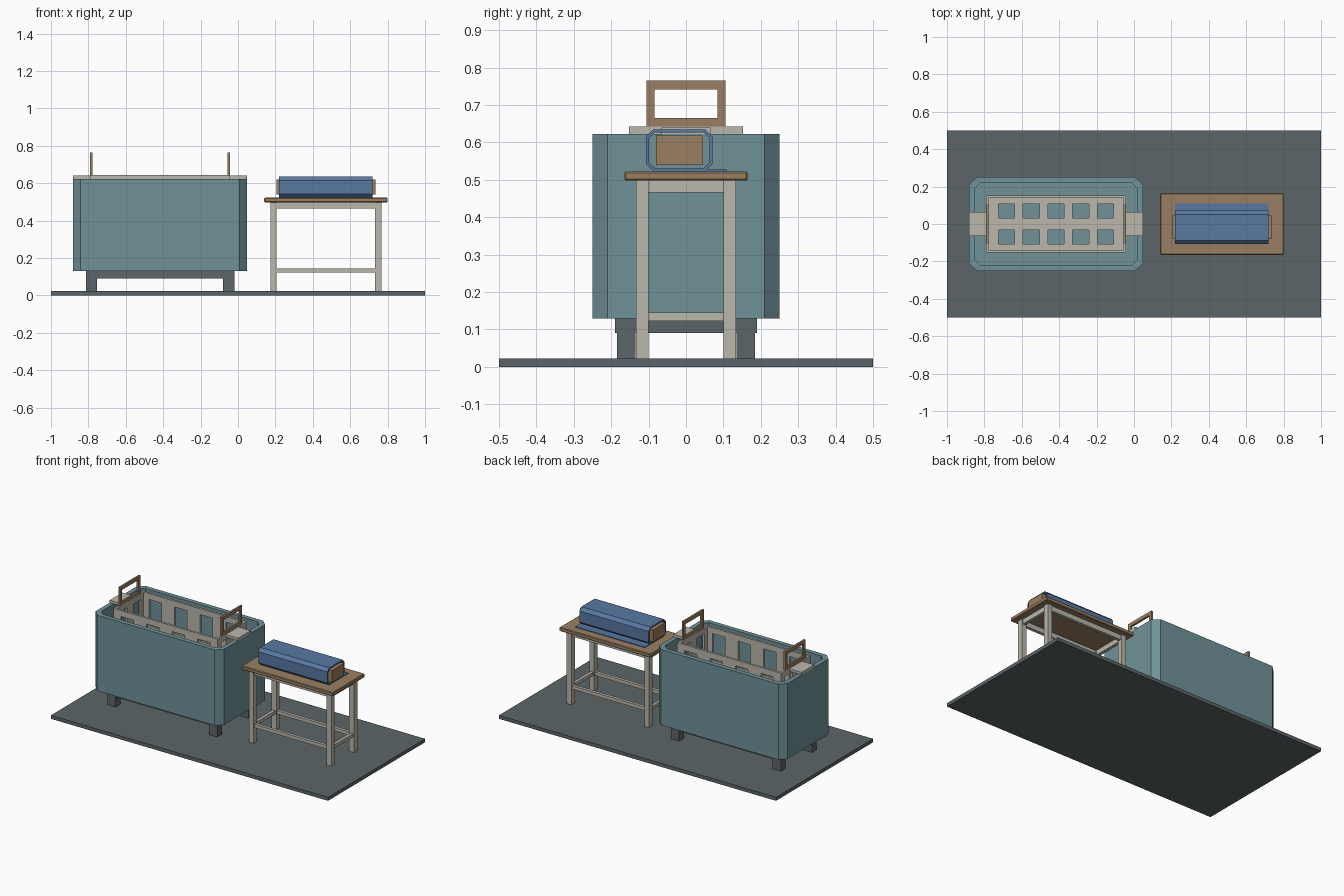
import bpy, bmesh
from mathutils import Vector

cube = bpy.data.objects.get("Cube")
if cube:
    bpy.data.objects.remove(cube, do_unlink=True)


def material(name, rgb):
    m = bpy.data.materials.new(name)
    m.use_nodes = True
    lin = [((c / 255 + 0.055) / 1.055) ** 2.4 for c in rgb] + [1]
    m.diffuse_color = lin
    m.node_tree.nodes["Principled BSDF"].inputs["Base Color"].default_value = lin
    return m


SLATE = material("slate grey", (92, 101, 104))
TEAL = material("dusty teal", (112, 146, 152))
CREAM = material("warm cream", (186, 183, 172))
WOOD = material("brown wood", (154, 127, 98))
BLUE = material("cloth blue", (88, 120, 162))


def finish(name, bm, mat):
    bmesh.ops.recalc_face_normals(bm, faces=bm.faces)
    me = bpy.data.meshes.new(name)
    bm.to_mesh(me)
    bm.free()
    me.materials.append(mat)
    ob = bpy.data.objects.new(name, me)
    bpy.context.collection.objects.link(ob)
    return ob


def box(name, mat, x, y, z, bevel=0):
    bm = bmesh.new()
    bmesh.ops.create_cube(bm, size=1)
    for v in bm.verts:
        v.co = Vector([(r[0] + r[1]) / 2 + c * (r[1] - r[0]) for r, c in zip((x, y, z), v.co)])
    ob = finish(name, bm, mat)
    if bevel:
        b = ob.modifiers.new("edge", "BEVEL")
        b.width, b.segments = bevel, 1
    return ob


def octagon(hw, hh, c):
    """Rectangle with cut corners, as points around the centre."""
    return [(hw, c - hh), (hw, hh - c), (hw - c, hh), (c - hw, hh),
            (-hw, hh - c), (-hw, c - hh), (c - hw, -hh), (hw - c, -hh)]


def loft(name, mat, rings, cap=True, closed=False):
    bm = bmesh.new()
    loops = [[bm.verts.new(p) for p in ring] for ring in rings]
    pairs = list(zip(loops, loops[1:])) + ([(loops[-1], loops[0])] if closed else [])
    for a, b in pairs:
        for i in range(len(a)):
            j = (i + 1) % len(a)
            bm.faces.new((a[i], a[j], b[j], b[i]))
    if cap:
        bm.faces.new(loops[0])
        bm.faces.new(loops[-1])
    return finish(name, bm, mat)


def breaks(lo, hi, count, width, pitch):
    """Edges of evenly spaced windows between two limits."""
    mid = (lo + hi) / 2
    out = [lo]
    for i in range(count):
        c = mid + (i - (count - 1) / 2) * pitch
        out += [c - width / 2, c + width / 2]
    return out + [hi]


def panel(name, mat, us, vs, place, thick):
    """Flat sheet with a window in every odd cell, thickened about its middle."""
    bm = bmesh.new()
    grid = [[bm.verts.new(place(u, v)) for v in vs] for u in us]
    for i in range(len(us) - 1):
        for j in range(len(vs) - 1):
            if not (i % 2 and j % 2):
                bm.faces.new((grid[i][j], grid[i + 1][j], grid[i + 1][j + 1], grid[i][j + 1]))
    ob = finish(name, bm, mat)
    s = ob.modifiers.new("thickness", "SOLIDIFY")
    s.thickness, s.offset = thick, 0
    return ob


GROUND = 0.023
box("floor_slab", SLATE, (-1, 1), (-0.5, 0.5), (0, GROUND))

# Open tank with cut corners, on a plinth with four feet
CX = -0.417
levels = [(0.464, 0.25, 0.04, 0.13), (0.464, 0.25, 0.04, 0.623),
          (0.434, 0.22, 0.03, 0.623), (0.434, 0.22, 0.03, 0.16)]
loft("tank", TEAL, [[(CX + x, y, z) for x, y in octagon(hw, hh, c)] for hw, hh, c, z in levels])
box("tank_plinth", SLATE, (CX - 0.397, CX + 0.397), (-0.19, 0.19), (0.09, 0.13))
for sx, side in ((-1, "right"), (1, "left")):
    for sy, end in ((-1, "front"), (1, "back")):
        box(f"tank_foot_{end}_{side}", SLATE, sorted((CX + sx * 0.337, CX + sx * 0.397)),
            sorted((sy * 0.135, sy * 0.185)), (GROUND, 0.09))

# Perforated basket hanging in the tank
X0, X1, HY, T = CX - 0.374, CX + 0.374, 0.152, 0.014
BOT, TOP = 0.36, 0.643
rows = [BOT, 0.43, 0.605, TOP]
panel("basket_floor", CREAM, breaks(X0, X1, 5, 0.086, 0.1325), breaks(-HY, HY, 2, 0.075, 0.137),
      lambda u, v: (u, v, BOT), T)
for s, side in ((-1, "front"), (1, "back")):
    panel(f"basket_wall_{side}", CREAM, breaks(X0, X1, 4, 0.09, 0.185), rows,
          lambda u, v: (u, s * (HY - T / 2), v), T)
for s, side in ((-1, "right"), (1, "left")):
    panel(f"basket_end_{side}", CREAM, breaks(-HY, HY, 2, 0.08, 0.14), rows,
          lambda u, v: (CX + s * (0.374 - T / 2), u, v), T)
    box(f"basket_ear_{side}", CREAM, sorted((CX + s * 0.367, CX + s * 0.464)),
        (-0.065, 0.065), (0.623, 0.64))
    panel(f"basket_handle_{side}", WOOD, [-0.105, -0.084, 0.084, 0.105], [0.641, 0.665, 0.742, 0.765],
          lambda u, v: (CX + s * 0.367, u, v), 0.013)

# Work table
box("table_top", WOOD, (0.14, 0.80), (-0.165, 0.165), (0.498, 0.523), 0.004)
LX, LY, MX = 0.28, 0.117, 0.47
for sx, side in ((-1, "right"), (1, "left")):
    x = MX + sx * LX
    for sy, end in ((-1, "front"), (1, "back")):
        y = sy * LY
        box(f"table_leg_{end}_{side}", CREAM, (x - 0.017, x + 0.017), (y - 0.017, y + 0.017), (GROUND, 0.498))
    for part, z in (("apron", (0.466, 0.498)), ("stretcher", (0.123, 0.145))):
        box(f"table_{part}_{side}", CREAM, (x - 0.01, x + 0.01), (-LY, LY), z)
for sy, end in ((-1, "front"), (1, "back")):
    y = sy * LY
    for part, z in (("apron", (0.466, 0.498)), ("stretcher", (0.123, 0.145))):
        box(f"table_{part}_{end}", CREAM, (MX - LX, MX + LX), (y - 0.01, y + 0.01), z)

# Wooden block wrapped in an open cloth sleeve with a loose flap
box("wrapped_block", WOOD, (0.205, 0.735), (-0.08, 0.045), (0.54, 0.619))
sleeve = []
for x, inset in ((0.22, 0), (0.72, 0), (0.72, 0.008), (0.22, 0.008)):
    sleeve.append([(x, y - 0.018, z + 0.579)
                   for y, z in octagon(0.089 - inset, 0.056 - inset, 0.02 - inset / 2)])
loft("cloth_sleeve", BLUE, sleeve, cap=False, closed=True)
box("cloth_flap", BLUE, (0.22, 0.72), (0.0, 0.11), (0.522, 0.528))
